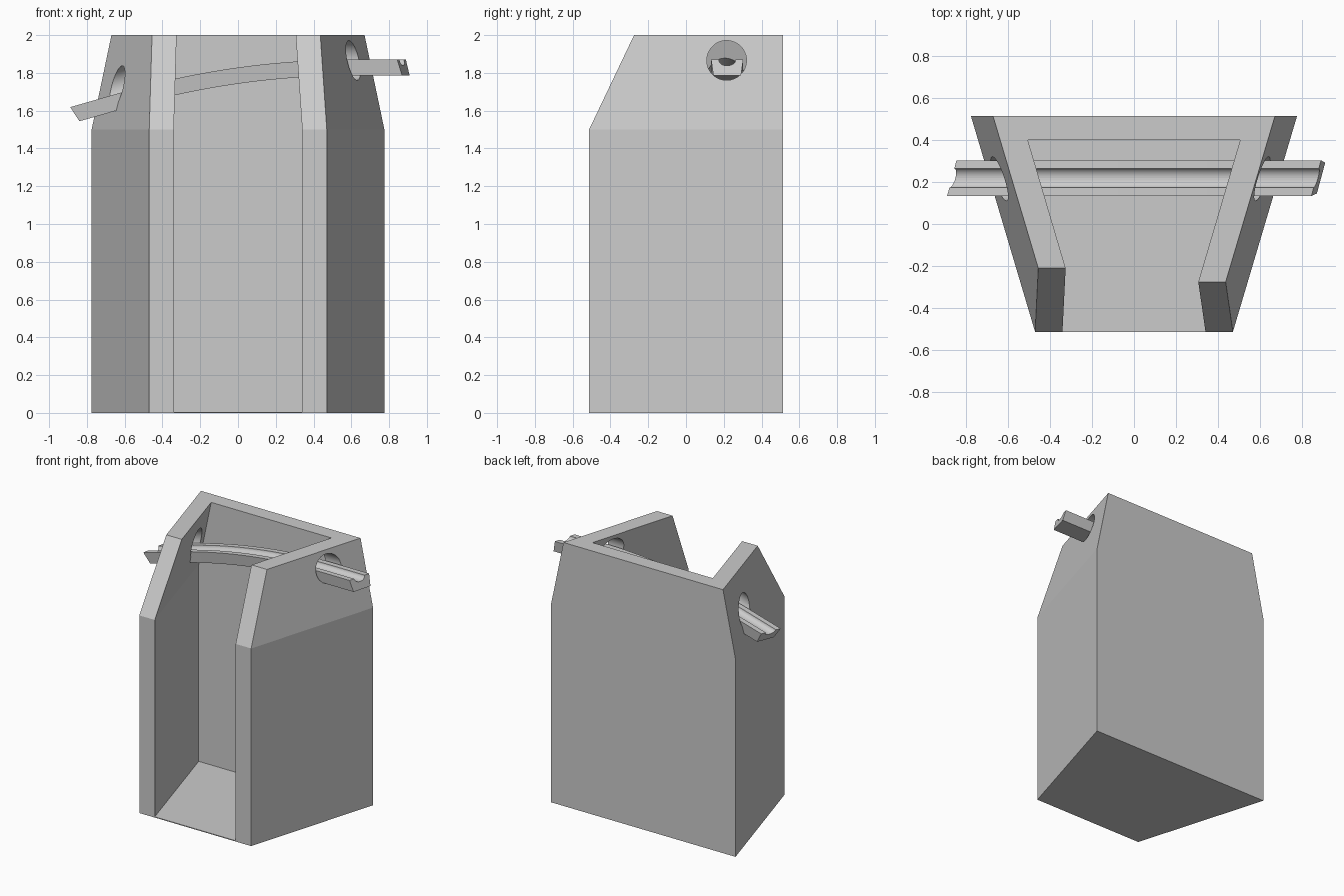
import bpy, bmesh, math
from mathutils import Vector

if "Cube" in bpy.data.objects:
    bpy.data.objects.remove(bpy.data.objects["Cube"])


def make_object(name, bm):
    bmesh.ops.recalc_face_normals(bm, faces=bm.faces[:])
    mesh = bpy.data.meshes.new(name)
    bm.to_mesh(mesh)
    bm.free()
    obj = bpy.data.objects.new(name, mesh)
    bpy.context.collection.objects.link(obj)
    return obj


# Housing: U-shaped plan, vertical to z = 1.5, then leaning inward
FLOOR = 0.006
half = [(0.47, -0.513), (0.775, 0.513), (0.61, 0.40), (0.34, -0.513)]
lean = 0.105
slope = 0.297
top_front = {-1: -0.21, 1: -0.275}

bm = bmesh.new()
low, mid, top = {}, {}, {}
for s in (-1, 1):
    for i, (x, y) in enumerate(half):
        low[s, i] = bm.verts.new((s * x, y, 0 if i < 2 else FLOOR))
        mid[s, i] = bm.verts.new((s * x, y, 1.5))
        ty = top_front[s] if i in (0, 3) else y
        tx = x + slope * (ty - y) - lean
        top[s, i] = bm.verts.new((s * tx, ty, 2))

ring = [(-1, 0), (-1, 1), (1, 1), (1, 0), (1, 3), (1, 2), (-1, 2), (-1, 3)]
for a, b in zip(ring, ring[1:] + ring[:1]):
    bm.faces.new((mid[a], mid[b], top[b], top[a]))
    if {a[1], b[1]} != {0, 3}:
        bm.faces.new((low[a], low[b], mid[b], mid[a]))
bm.faces.new([top[k] for k in ring])
bm.faces.new([low[k] for k in ring[:4]])
bm.faces.new([low[k] for k in ring[4:]])
# front face with the tall opening and thin floor lip
bm.faces.new([low[-1, 0], low[1, 0], mid[1, 0], mid[1, 3],
              low[1, 3], low[-1, 3], mid[-1, 3], mid[-1, 0]])
housing = make_object("housing", bm)

# Round holes through both side walls, the left one tilted with the rail
TILT = math.asin(1.2 / 4.35)
for x, z, tilt in ((0.62, 1.866, 0), (-0.62, 1.727, -TILT)):
    bpy.ops.mesh.primitive_cylinder_add(vertices=48, radius=0.105, depth=0.6,
                                        location=(x, 0.215, z),
                                        rotation=(0, math.pi / 2 + tilt, 0))
    cutter = bpy.context.object
    cutter.name = "hole_cutter"
    cutter.hide_render = True
    mod = housing.modifiers.new("hole", 'BOOLEAN')
    mod.object = cutter
    mod.operation = 'DIFFERENCE'
    mod.solver = 'EXACT'
    bpy.context.view_layer.objects.active = housing
    bpy.ops.object.modifier_apply(modifier=mod.name)
    bpy.data.objects.remove(cutter)

# Rail: grooved section (offset across, offset up) swept along an arc
CY, R, END = 0.218, 4.35, 0.866
groove = [(-0.045 * math.cos(math.pi * i / 12), -0.032 * math.sin(math.pi * i / 12))
          for i in range(13)]
section = [(-0.085, 0)] + groove + [(0.085, 0), (0.073, -0.085), (-0.073, -0.085)]

stations = [(Vector((END, 0, 1.87)), 0.0, 1)]
for i in range(25):
    a = TILT * i / 24
    stations.append((Vector((0.6 - R * math.sin(a), 0, 1.87 - R * (1 - math.cos(a)))), a, 0))
last = stations[-1][0]
run = END - 0.6
stations.append((last + Vector((-run, 0, -run * math.tan(TILT))), TILT, 1))

bm = bmesh.new()
rows = []
for p, a, is_end in stations:
    row = []
    for dy, dz in section:
        along = is_end * 0.27 * (dy - dz)  # slanted end cuts
        row.append(bm.verts.new((p.x - dz * math.sin(a) + along * math.cos(a), CY + dy,
                                 p.z + dz * math.cos(a) + along * math.sin(a))))
    rows.append(row)
n = len(section)
for r0, r1 in zip(rows, rows[1:]):
    for j in range(n):
        k = (j + 1) % n
        bm.faces.new((r0[j], r0[k], r1[k], r1[j]))
bm.faces.new(rows[0])
bm.faces.new(rows[-1])
rail = make_object("curved_rail", bm)

# Smooth shading on curved surfaces, sharp edges kept
bpy.ops.object.select_all(action='DESELECT')
for obj in (housing, rail):
    obj.select_set(True)
    bpy.context.view_layer.objects.active = obj
bpy.ops.object.shade_smooth_by_angle(angle=math.radians(10))
for poly in housing.data.polygons:
    if poly.area > 0.05:
        poly.use_smooth = False
